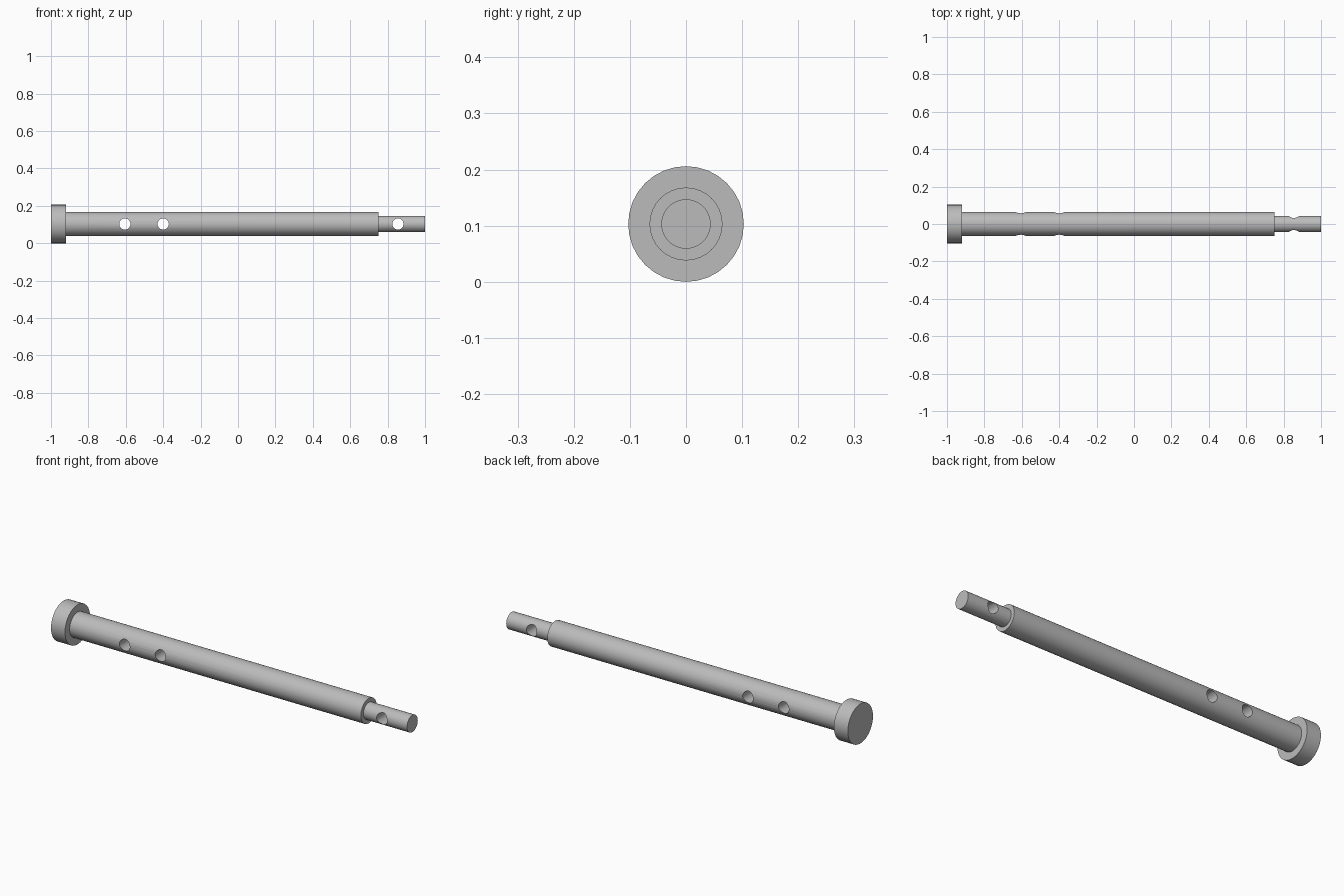
import bpy
import bmesh
from math import cos, sin, pi, radians
from mathutils import Matrix

cube = bpy.data.objects.get("Cube")
if cube:
    bpy.data.objects.remove(cube, do_unlink=True)

SIDES = 32
HEAD_R, SHAFT_R, TIP_R = 0.103, 0.065, 0.044
HOLE_R = 0.03
HOLES = (-0.605, -0.4, 0.855)

steel = bpy.data.materials.new("grey_steel")
steel.use_nodes = True
grey = (0.5, 0.5, 0.5, 1)
steel.diffuse_color = grey
steel.node_tree.nodes["Principled BSDF"].inputs["Base Color"].default_value = grey


def add_object(name, bm):
    bmesh.ops.recalc_face_normals(bm, faces=bm.faces)
    mesh = bpy.data.meshes.new(name)
    bm.to_mesh(mesh)
    bm.free()
    mesh.materials.append(steel)
    obj = bpy.data.objects.new(name, mesh)
    bpy.context.collection.objects.link(obj)
    return obj


# Stepped pin: head, shaft and narrow tip turned about the x axis
profile = [(-1, HEAD_R), (-0.92, HEAD_R), (-0.92, SHAFT_R),
           (0.75, SHAFT_R), (0.75, TIP_R), (1, TIP_R)]
bm = bmesh.new()
rings = []
for x, r in profile:
    angles = [2 * pi * i / SIDES for i in range(SIDES)]
    rings.append([bm.verts.new((x, r * cos(a), HEAD_R + r * sin(a))) for a in angles])
for a, b in zip(rings, rings[1:]):
    for i in range(SIDES):
        j = (i + 1) % SIDES
        bm.faces.new((a[i], a[j], b[j], b[i]))
bm.faces.new(rings[0])
bm.faces.new(rings[-1])
pin = add_object("stepped_pin", bm)

# Cross holes drilled from front to back
bm = bmesh.new()
for x in HOLES:
    place = Matrix.Translation((x, 0, HEAD_R)) @ Matrix.Rotation(pi / 2, 4, "X")
    bmesh.ops.create_cone(bm, cap_ends=True, segments=SIDES, radius1=HOLE_R,
                          radius2=HOLE_R, depth=0.3, matrix=place)
drill = add_object("hole_cutter", bm)
drill.hide_render = True

cut = pin.modifiers.new("cross_holes", "BOOLEAN")
cut.operation = "DIFFERENCE"
cut.solver = "EXACT"
cut.object = drill

bpy.ops.object.select_all(action="DESELECT")
pin.select_set(True)
bpy.context.view_layer.objects.active = pin
bpy.ops.object.modifier_apply(modifier=cut.name)
bpy.data.objects.remove(drill, do_unlink=True)

# Smooth round sides, crisp shoulders and hole rims
bpy.ops.object.shade_smooth_by_angle(angle=radians(30))
